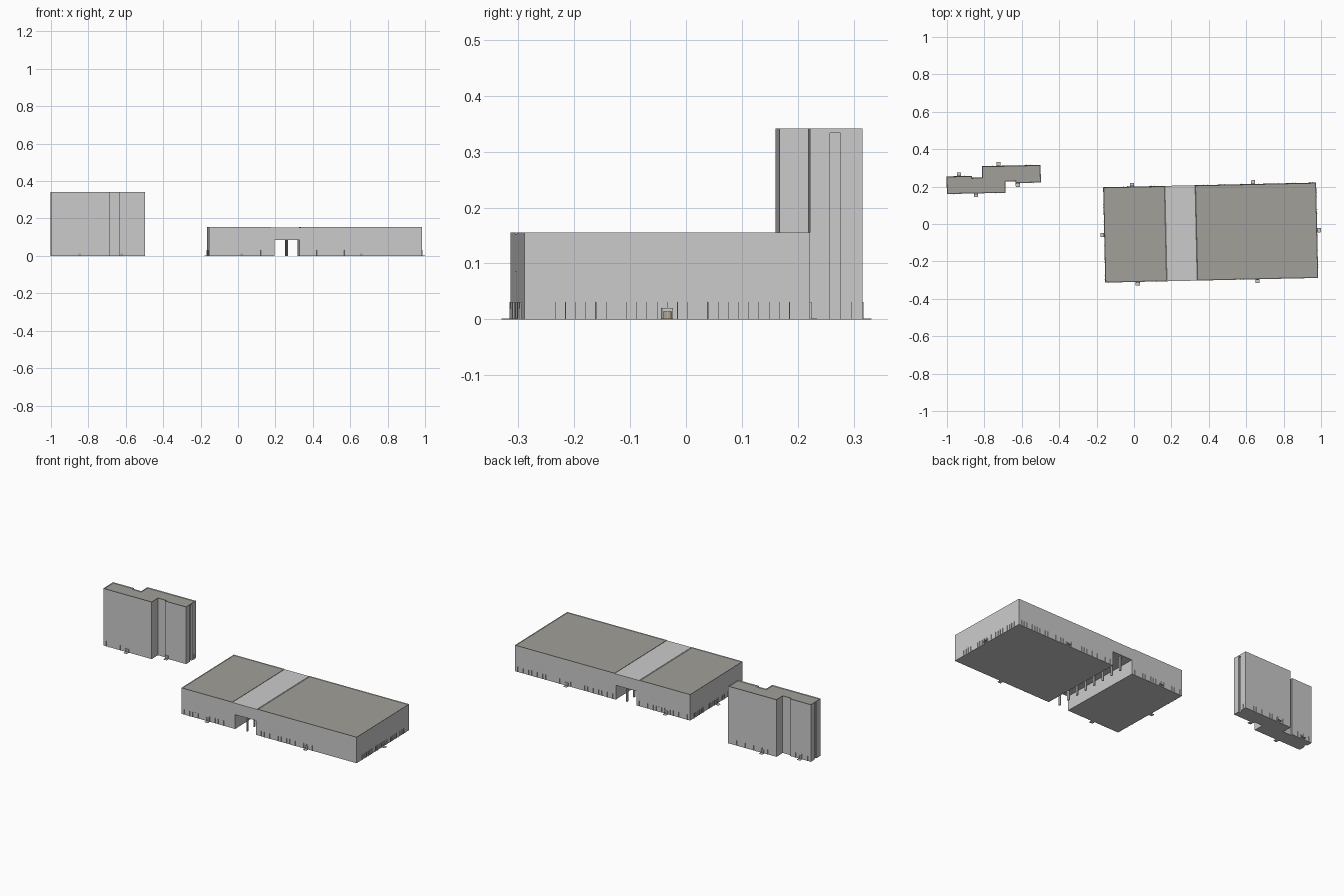
import bpy, bmesh, math, random
from mathutils import Matrix, Vector

if "Cube" in bpy.data.objects:
    bpy.data.objects.remove(bpy.data.objects["Cube"])

random.seed(4)
TURN = Matrix.Rotation(math.radians(1.26), 4, 'Z')
LOW = Matrix.Translation((0.41, -0.046, 0)) @ TURN      # low hall frame
TOWER = Matrix.Translation((-0.75, 0.238, 0)) @ TURN    # tower frame


def material(name, rgb):
    m = bpy.data.materials.new(name)
    m.diffuse_color = (*rgb, 1)
    m.use_nodes = True
    m.node_tree.nodes["Principled BSDF"].inputs["Base Color"].default_value = m.diffuse_color
    return m


WALL = material("wall_grey", (0.62, 0.62, 0.61))
ROOF = material("roof_grey", (0.36, 0.35, 0.32))
DOOR = material("door_brown", (0.42, 0.36, 0.28))


def finish(name, bm, frame, mats):
    bmesh.ops.recalc_face_normals(bm, faces=bm.faces[:])
    me = bpy.data.meshes.new(name)
    bm.to_mesh(me)
    bm.free()
    for m in mats:
        me.materials.append(m)
    ob = bpy.data.objects.new(name, me)
    ob.matrix_world = frame
    bpy.context.collection.objects.link(ob)
    return ob


def add_box(bm, x0, x1, y0, y1, z0, z1, mat=0, frame=Matrix()):
    m = frame @ Matrix.Translation(((x0 + x1) / 2, (y0 + y1) / 2, (z0 + z1) / 2)) \
        @ Matrix.Diagonal((x1 - x0, y1 - y0, z1 - z0, 1))
    verts = bmesh.ops.create_cube(bm, size=1, matrix=m)["verts"]
    for f in {f for v in verts for f in v.link_faces}:
        f.material_index = mat


def block(name, outline, z0, z1, frame, parapet=0.0):
    """Extruded outline; a parapet sinks the dark roof inside a thin rim."""
    bm = bmesh.new()
    base = bm.faces.new([bm.verts.new((x, y, z0)) for x, y in outline])
    ext = bmesh.ops.extrude_face_region(bm, geom=[base])["geom"]
    bmesh.ops.translate(bm, vec=(0, 0, z1 - z0),
                        verts=[g for g in ext if isinstance(g, bmesh.types.BMVert)])
    bmesh.ops.recalc_face_normals(bm, faces=bm.faces[:])
    if parapet:
        top = max(bm.faces, key=lambda f: f.calc_center_median().z)
        bmesh.ops.inset_region(bm, faces=[top], thickness=0.003, use_even_offset=True)
        bmesh.ops.translate(bm, vec=(0, 0, -parapet), verts=top.verts[:])
        top.material_index = 1
    return finish(name, bm, frame, [WALL, ROOF])


def rect(x0, x1, y0, y1):
    return [(x0, y0), (x1, y0), (x1, y1), (x0, y1)]


def fins(name, runs, frame, keep):
    """Ground-floor fins standing out from the walls, with random gaps."""
    bm = bmesh.new()
    for a, b in runs:
        a, b = Vector((*a, 0)), Vector((*b, 0))
        d = b - a
        m = Matrix.Translation(a) @ Matrix.Rotation(math.atan2(d.y, d.x), 4, 'Z')
        n = int(d.length / 0.018)
        for i in range(1, n):
            if random.random() < keep:
                s = d.length * i / n
                add_box(bm, s - 0.0005, s + 0.0005, -0.003, 0.001, 0, 0.031, 0, m)
    finish(name, bm, frame, [WALL])


def entrance(name, x, y, angle, frame):
    """Door surround, door leaf and a flat step; local -y points outward."""
    bm = bmesh.new()
    for s in (-1, 1):
        add_box(bm, *sorted((s * 0.007, s * 0.010)), -0.005, 0.001, 0, 0.020)
    add_box(bm, -0.007, 0.007, -0.005, 0.001, 0.014, 0.020)
    add_box(bm, -0.007, 0.007, -0.002, 0.001, 0.001, 0.014, 1)
    add_box(bm, -0.011, 0.011, -0.020, 0.001, 0, 0.0015)
    m = frame @ Matrix.Translation((x, y, 0)) @ Matrix.Rotation(math.radians(angle), 4, 'Z')
    finish(name, bm, m, [WALL, DOOR])


# Low hall: two wings joined by a bridge over an open passage
L, W, H = 0.5695, 0.255, 0.155
SL, SR = -0.239, -0.078      # bridge limits
PL, PR, PH = -0.220, -0.086, 0.085   # passage opening
block("left_wing", rect(-L, SL, -W, W), 0, H, LOW, 0.003)
block("right_wing", rect(SR, L, -W, W), 0, H, LOW, 0.003)

# Bridge profile in x-z, extruded along the passage
bm = bmesh.new()
profile = [(SL, 0), (PL, 0), (PL, PH), (PR, PH), (PR, 0), (SR, 0), (SR, H - 0.002), (SL, H - 0.002)]
face = bm.faces.new([bm.verts.new((x, -W, z)) for x, z in profile])
ext = bmesh.ops.extrude_face_region(bm, geom=[face])["geom"]
bmesh.ops.translate(bm, vec=(0, 2 * W, 0), verts=[g for g in ext if isinstance(g, bmesh.types.BMVert)])
finish("passage_bridge", bm, LOW, [WALL])

# Column row down the middle of the passage
bm = bmesh.new()
for i in range(8):
    y = -0.24 + i * 0.48 / 7
    add_box(bm, -0.154, -0.147, y - 0.006, y + 0.006, 0, PH)
finish("passage_columns", bm, LOW, [WALL])

fins("hall_fins", [((-L, -W), (PL, -W)), ((PR, -W), (0.30, -W)), ((L, -W), (L, W)),
                   ((L, W), (PR, W)), ((PL, W), (-L, W)), ((-L, W), (-L, -W))], LOW, 0.75)

for i, (x, y, a) in enumerate([(-0.396, -W, 0), (0.244, -W, 0), (-0.4145, W, 180),
                               (0.2315, W, 180), (-L, 0, -90), (L, 0, 90)]):
    entrance(f"hall_entrance_{i + 1}", x, y, a, LOW)

# Tower: two offset slabs, point-symmetric plan with shallow recesses
half = [(-0.252, -0.0725), (0.062, -0.0725), (0.062, -0.012), (0.116, -0.012), (0.116, -0.022),
        (0.252, -0.022), (0.252, 0.014), (0.244, 0.014), (0.244, 0.033), (0.252, 0.033)]
opposite = lambda pts: [(-x, -y) for x, y in pts]
block("tower_body", half + opposite(half), 0, 0.333, TOWER)
cap = half[:6]               # roof cap runs across the end recesses
block("tower_roof_cap", cap + opposite(cap), 0.333, 0.341, TOWER, 0.004)

side = [((-0.252, -0.0725), (0.062, -0.0725)), ((0.116, -0.022), (0.252, -0.022)),
        ((0.252, -0.022), (0.252, 0.014)), ((0.252, 0.033), (0.252, 0.0725))]
fins("tower_fins", side + [tuple(opposite(r)) for r in side], TOWER, 0.6)

for i, (x, y, a) in enumerate([(-0.097, -0.0725, 0), (0.128, -0.022, 0),
                               (0.028, 0.0725, 180), (-0.185, 0.022, 180)]):
    entrance(f"tower_entrance_{i + 1}", x, y, a, TOWER)
